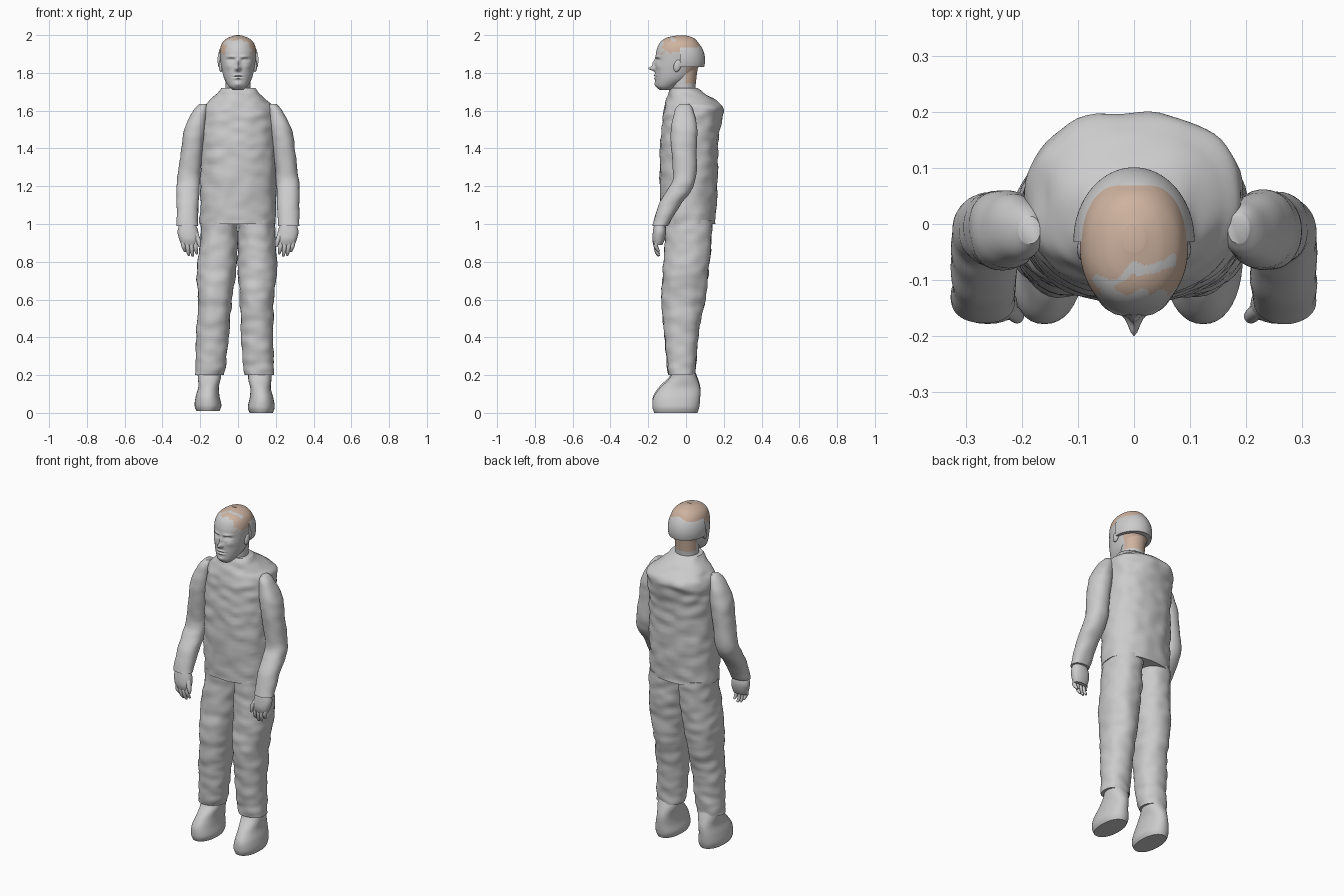
import bpy, bmesh, math
from mathutils import Vector, noise

if "Cube" in bpy.data.objects:
    bpy.data.objects.remove(bpy.data.objects["Cube"])


def make_material(name, color):
    mat = bpy.data.materials.new(name)
    mat.use_nodes = True
    mat.diffuse_color = color
    mat.node_tree.nodes["Principled BSDF"].inputs["Base Color"].default_value = color
    return mat


grey = make_material("plain grey", (0.6, 0.6, 0.6, 1))
tan = make_material("tan hair", (0.62, 0.45, 0.35, 1))


def finish(bm, name, tan_rule=None, angle=50):
    """Turn a bmesh into a smooth object, tan where the rule holds."""
    bmesh.ops.recalc_face_normals(bm, faces=bm.faces[:])
    if tan_rule:
        for f in bm.faces:
            f.material_index = int(tan_rule(f.calc_center_median()))
    mesh = bpy.data.meshes.new(name)
    bm.to_mesh(mesh)
    bm.free()
    mesh.materials.append(grey)
    mesh.materials.append(tan)
    ob = bpy.data.objects.new(name, mesh)
    bpy.context.collection.objects.link(ob)
    bpy.ops.object.select_all(action='DESELECT')
    bpy.context.view_layer.objects.active = ob
    ob.select_set(True)
    bpy.ops.object.shade_smooth_by_angle(angle=math.radians(angle))
    return ob


def smooth_rings(rings, steps):
    """Spline through rings of (z, x0, x1, y0, y1)."""
    out = []
    last = len(rings) - 1
    for i in range(last):
        a, b, c, d = (rings[min(max(k, 0), last)] for k in range(i - 1, i + 3))
        for j in range(steps):
            t = j / steps
            out.append([q + t * (r - p) / 2 + t * t * (p - 2.5 * q + 2 * r - s / 2)
                        + t ** 3 * (1.5 * (q - r) + (s - p) / 2)
                        for p, q, r, s in zip(a, b, c, d)])
    return out + [list(rings[-1])]


def loft(rings, steps=6, sides=40, power=2.2, side=1, shift=None, crease=0.0):
    """Closed tube of rounded sections, with optional cloth creases."""
    bm = bmesh.new()
    loops = []
    for z, x0, x1, y0, y1 in smooth_rings(rings, steps):
        loop = []
        dx = shift(z) if shift else 0
        for k in range(sides):
            a = math.tau * k / sides
            c, s = math.cos(a), math.sin(a)
            ux = math.copysign(abs(c) ** (2 / power), c)
            uy = math.copysign(abs(s) ** (2 / power), s)
            p = Vector((side * ((x0 + x1) + (x1 - x0) * ux) / 2 + dx,
                        ((y0 + y1) + (y1 - y0) * uy) / 2, z))
            if crease:
                n = noise.noise(Vector((p.x * 14, p.y * 14, z * 22)))
                p += Vector((side * c, s, 0)) * crease * n
            loop.append(bm.verts.new(p))
        loops.append(loop)
    for lo, hi in zip(loops, loops[1:]):
        for k in range(sides):
            n = (k + 1) % sides
            bm.faces.new((lo[k], lo[n], hi[n], hi[k]))
    bm.faces.new(loops[0])
    bm.faces.new(loops[-1])
    return bm


def tube(name, points, radii):
    """Finger-like tapered tube along a path."""
    curve = bpy.data.curves.new(name, 'CURVE')
    curve.dimensions = '3D'
    curve.bevel_depth = 1
    curve.bevel_resolution = 3
    curve.use_fill_caps = True
    spline = curve.splines.new('POLY')
    spline.points.add(len(points) - 1)
    for pt, co, r in zip(spline.points, points, radii):
        pt.co = (*co, 1)
        pt.radius = r
    spline.use_smooth = True
    curve.materials.append(grey)
    ob = bpy.data.objects.new(name, curve)
    bpy.context.collection.objects.link(ob)


# Jacket body
finish(loft([(1.0, -.2, .2, -.13, .155), (1.2, -.2, .2, -.137, .165),
             (1.4, -.195, .195, -.137, .17), (1.54, -.195, .195, -.125, .185),
             (1.61, -.19, .19, -.115, .2), (1.65, -.155, .155, -.105, .165),
             (1.69, -.115, .115, -.092, .1), (1.72, -.09, .09, -.08, .06)],
            steps=10, sides=64, power=2.3, crease=.009), "jacket")

# Limbs, both sides
sleeve = [(1.635, .168, .205, -.035, .015), (1.6, .16, .235, -.06, .04),
          (1.5, .17, .285, -.08, .06), (1.4, .185, .3, -.08, .057),
          (1.25, .2, .32, -.068, .053), (1.18, .205, .325, -.1, .03),
          (1.1, .208, .325, -.145, -.03), (.99, .213, .325, -.178, -.095)]
trouser = [(1.02, 0, .195, -.11, .14), (.9, 0, .2, -.11, .135),
           (.75, .005, .213, -.12, .12), (.6, .02, .2, -.13, .1),
           (.45, .03, .203, -.115, .07), (.3, .04, .205, -.105, .055),
           (.2, .055, .21, -.092, .05)]
shoe = [(.23, .075, .195, -.065, .04), (.18, .072, .195, -.09, .06),
        (.13, .083, .192, -.14, .075), (.08, .08, .205, -.173, .075),
        (.03, .07, .212, -.178, .07), (0, .08, .202, -.168, .06)]
palm = [(1.0, .225, .31, -.168, -.11), (.96, .21, .32, -.175, -.105),
        (.92, .208, .312, -.178, -.112), (.89, .215, .3, -.17, -.125)]


def stance(z):
    return -.018 * min(1, max(0, (.9 - z) / .5))


for side, label in ((1, "left"), (-1, "right")):
    finish(loft(sleeve, side=side, crease=.004), label + "_sleeve")
    finish(loft(trouser, steps=10, side=side, shift=stance, crease=.008),
           label + "_trouser_leg")
    foot = finish(loft(shoe, side=side, shift=stance), label + "_shoe")
    foot.location.z = .01 if side < 0 else 0
    finish(loft(palm, steps=4, sides=24, side=side), label + "_palm")
    for i in range(4):
        x, drop = .228 + .021 * i, (.0, .012, .008, -.012)[i]
        path = [(x, -.15, .92), (x - .002, -.16, .885),
                (x - .006, -.155, .86 - drop), (x - .01, -.143, .842 - drop)]
        tube(f"{label}_finger_{i + 1}", [(side * a, b, c) for a, b, c in path],
             (.013, .012, .01, .006))
    tube(label + "_thumb", [(side * .225, -.15, .945), (side * .208, -.165, .91),
                            (side * .203, -.165, .88)], (.016, .013, .007))

# Neck, tan at the nape
finish(loft([(1.64, -.07, .07, -.07, .055), (1.72, -.065, .065, -.075, .05),
             (1.85, -.07, .07, -.08, .065)], steps=10, power=2),
       "neck", lambda c: c.y > -.005 and c.z > 1.74)

# Head, its features pushed out or in along the face
head = loft([(z, -w, w, f, b) for z, w, f, b in (
    (1.71, .028, -.14, -.08), (1.73, .05, -.158, -.05), (1.77, .073, -.163, .02),
    (1.82, .086, -.164, .06), (1.87, .094, -.162, .085), (1.92, .096, -.156, .085),
    (1.96, .083, -.138, .065), (1.985, .055, -.105, .04), (1.998, .02, -.05, 0))],
    steps=14, sides=112, power=2.15)
features = {  # x, z, width, height, depth
    "nose": (0, 1.823, .013, .012, .034), "bridge": (0, 1.85, .009, .02, .014),
    "brow": (.035, 1.886, .022, .007, .007), "socket": (.036, 1.868, .018, .009, -.014),
    "eye": (.037, 1.866, .01, .006, .008), "upper_lip": (0, 1.786, .022, .005, .008),
    "mouth": (0, 1.779, .024, .003, -.007), "lower_lip": (0, 1.771, .019, .005, .008),
    "chin": (0, 1.74, .02, .012, .007), "cheek": (.052, 1.835, .018, .016, .005)}
for v in head.verts:
    if v.co.y < -.06:
        x, z = abs(v.co.x), v.co.z
        for fx, fz, w, h, depth in features.values():
            v.co.y -= depth * math.exp(-((x - fx) / w) ** 2 - ((z - fz) / h) ** 2)


def hair_rule(c):
    ragged = noise.noise(c * 35) * .02
    top = c.z > 1.905 + ragged and c.y > -.122 + ragged
    streak = abs(c.y + .085 - .3 * c.x + ragged) < .008 and abs(c.x) < .075 and c.z > 1.95
    nape = c.y > 0 and c.z < 1.84
    return (top and not streak) or nape


finish(head, "head", hair_rule)

# Ears
for side, label in ((1, "left"), (-1, "right")):
    bm = bmesh.new()
    bmesh.ops.create_uvsphere(bm, u_segments=20, v_segments=12, radius=1)
    for v in bm.verts:
        x, y, z = v.co
        v.co = (side * (.09 + .012 * x), -.045 + .02 * y + .006 * z, 1.838 + .033 * z)
    finish(bm, label + "_ear")

# Half-dome cap at the back of the head, with an arched notch on top
cap = bmesh.new()
bmesh.ops.create_uvsphere(cap, u_segments=96, v_segments=64, radius=1)
for v in cap.verts:
    v.co = Vector((.108 * v.co.x, -.03 + .131 * v.co.y, 1.868 + .132 * v.co.z))
for point, normal in (((0, 0, 1.83), (0, 0, -1)), ((0, -.032, 0), (0, -1, 0))):
    bmesh.ops.bisect_plane(cap, geom=cap.verts[:] + cap.edges[:] + cap.faces[:],
                           plane_co=point, plane_no=normal, clear_outer=True)
    bmesh.ops.holes_fill(cap, edges=[e for e in cap.edges if e.is_boundary])
notch = []
for f in cap.faces:
    c = f.calc_center_median()
    arch = (c.x / .031) ** 2 + (max(0, c.y + .01) / .035) ** 2
    if arch < 1 and c.z > 1.95 and c.y > -.0319:
        notch.append(f)
bmesh.ops.delete(cap, geom=notch, context='FACES')
finish(cap, "back_cap")
